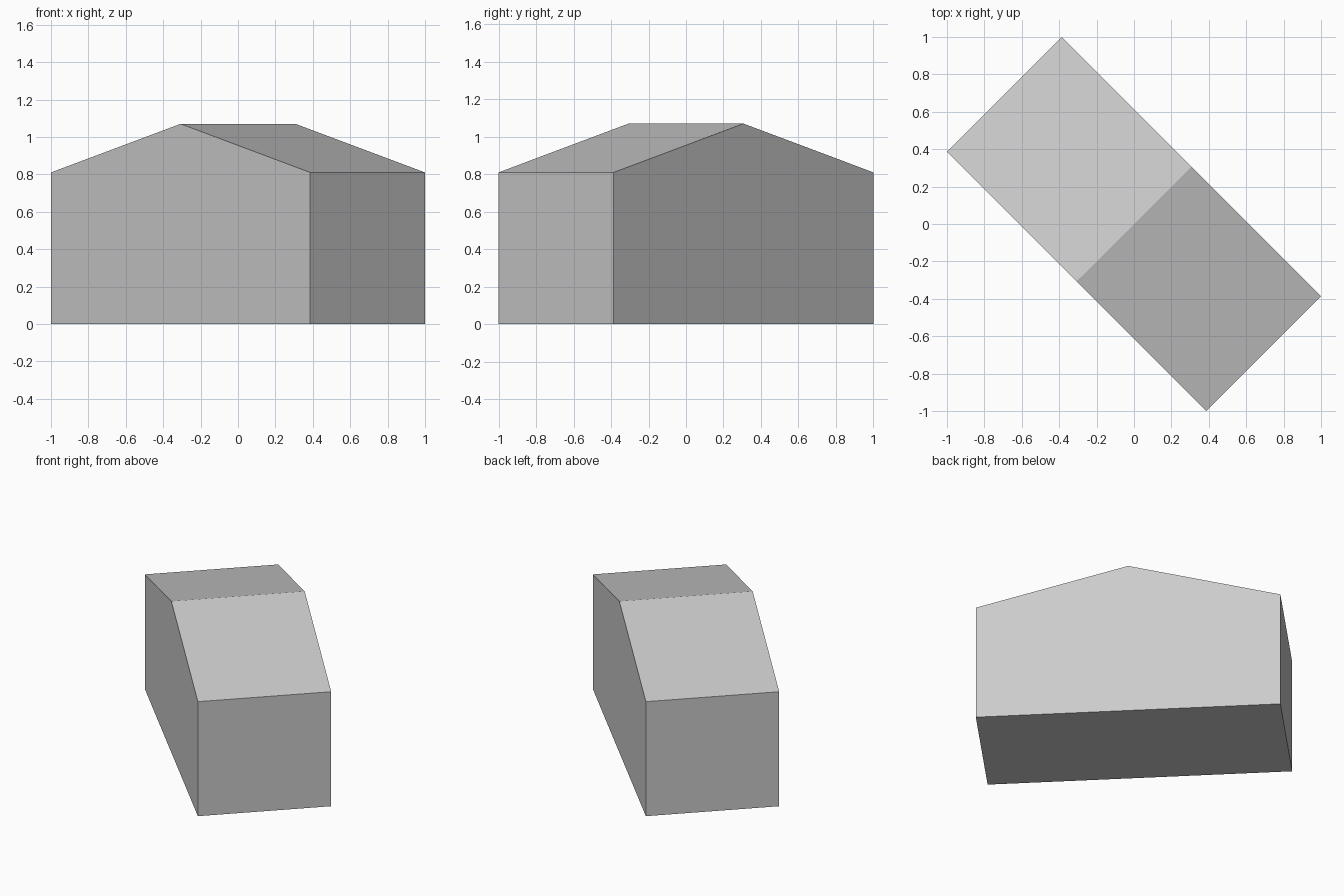
import bpy, bmesh, math
from mathutils import Matrix, Vector

cube = bpy.data.objects.get("Cube")
if cube:
    bpy.data.objects.remove(cube, do_unlink=True)

# Plain light grey for the whole building
grey = bpy.data.materials.new("light_grey")
grey.use_nodes = True
colour = (0.6, 0.6, 0.6, 1)
grey.diffuse_color = colour
grey.node_tree.nodes["Principled BSDF"].inputs["Base Color"].default_value = colour

# Gable profile, extruded along the ridge and turned diagonally
half_span, half_depth, eave, ridge = 0.98, 0.434, 0.81, 1.07
profile = [(-half_span, 0), (half_span, 0), (half_span, eave),
           (0, ridge), (-half_span, eave)]
bm = bmesh.new()
gable = bm.faces.new([bm.verts.new((x, -half_depth, z)) for x, z in profile])
result = bmesh.ops.extrude_face_region(bm, geom=[gable], use_keep_orig=True)
moved = [v for v in result["geom"] if isinstance(v, bmesh.types.BMVert)]
bmesh.ops.translate(bm, verts=moved, vec=Vector((0, 2 * half_depth, 0)))
bmesh.ops.rotate(bm, verts=bm.verts, cent=(0, 0, 0),
                 matrix=Matrix.Rotation(math.radians(-45), 3, "Z"))
bmesh.ops.recalc_face_normals(bm, faces=bm.faces)

mesh = bpy.data.meshes.new("gabled_building")
bm.to_mesh(mesh)
bm.free()
mesh.materials.append(grey)
building = bpy.data.objects.new("gabled_building", mesh)
bpy.context.collection.objects.link(building)
